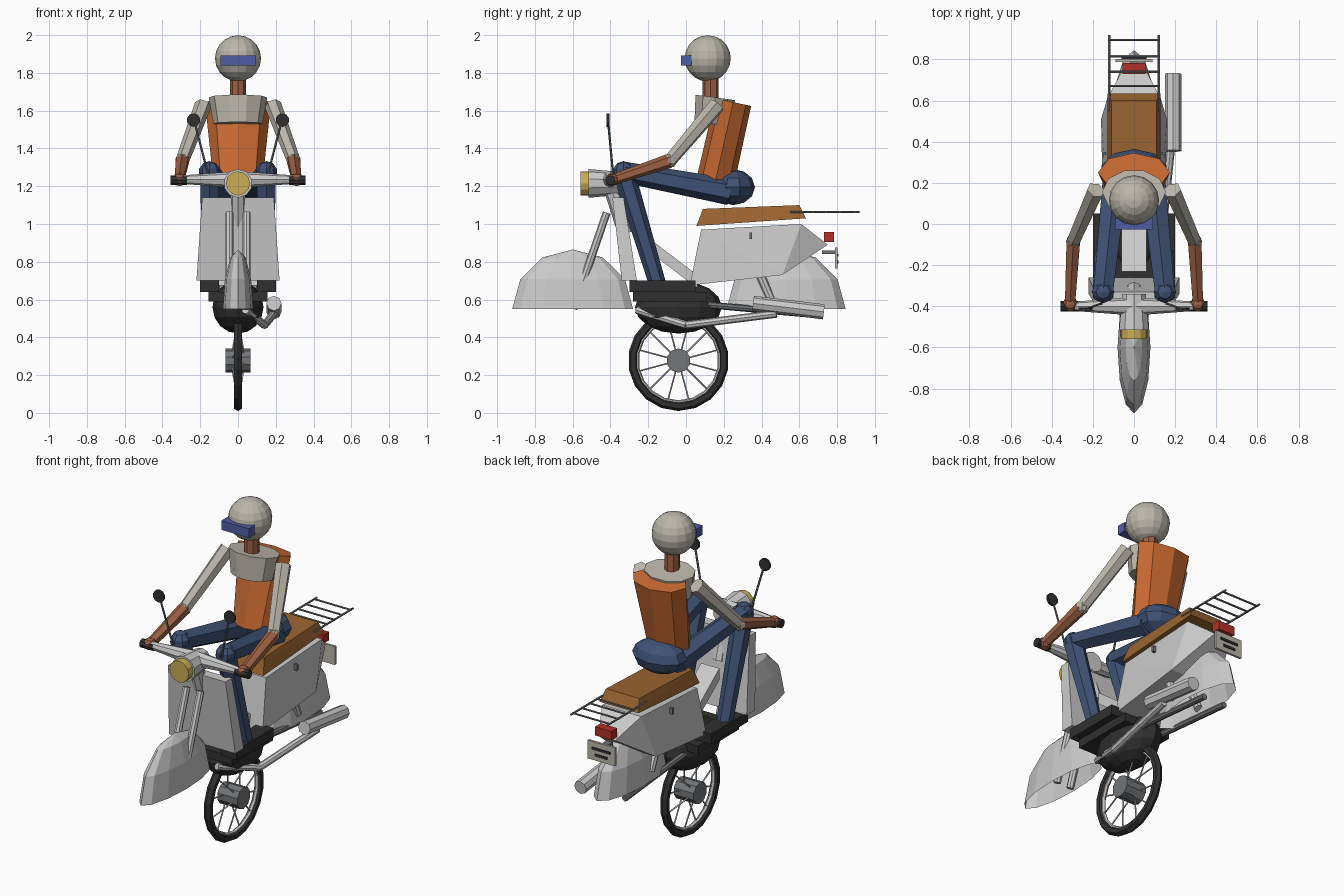
import bpy, bmesh, math
from mathutils import Vector, Matrix

if "Cube" in bpy.data.objects:
    bpy.data.objects.remove(bpy.data.objects["Cube"])


def material(name, rgb):
    m = bpy.data.materials.new(name)
    m.diffuse_color = (*rgb, 1)
    m.use_nodes = True
    m.node_tree.nodes["Principled BSDF"].inputs["Base Color"].default_value = m.diffuse_color
    return m


DARK = material("black_rubber", (.03, .03, .03))
IRON = material("iron", (.17, .18, .19))
ORANGE = material("orange_cloth", (.58, .14, .03))
LEATHER = material("brown_leather", (.33, .13, .03))
DENIM = material("denim", (.05, .085, .18))
SKIN = material("skin", (.34, .12, .06))
CLOTH = material("stone_cloth", (.5, .47, .4))
BRASS = material("brass", (.6, .42, .09))
BLUE = material("blue_glass", (.08, .11, .38))
RED = material("red_glass", (.45, .03, .02))


def finish(name, bm, mat):
    bmesh.ops.recalc_face_normals(bm, faces=bm.faces)
    me = bpy.data.meshes.new(name)
    bm.to_mesh(me)
    bm.free()
    ob = bpy.data.objects.new(name, me)
    bpy.context.collection.objects.link(ob)
    if mat:
        me.materials.append(mat)
    return ob


def add_rod(bm, a, b, r1, r2, n):
    a, b = Vector(a), Vector(b)
    d = b - a
    mw = Matrix.Translation((a + b) / 2) @ d.to_track_quat('Z', 'Y').to_matrix().to_4x4()
    bmesh.ops.create_cone(bm, cap_ends=True, segments=n, radius1=r1, radius2=r2,
                          depth=d.length, matrix=mw)


def rod(name, a, b, r1, r2=None, n=8, mat=None):
    bm = bmesh.new()
    add_rod(bm, a, b, r1, r1 if r2 is None else r2, n)
    return finish(name, bm, mat)


def box(name, lo, hi, mat=None):
    lo, hi = Vector(lo), Vector(hi)
    bm = bmesh.new()
    bmesh.ops.create_cube(bm, size=1, matrix=Matrix.Translation((lo + hi) / 2)
                          @ Matrix.Diagonal((*(hi - lo), 1)))
    return finish(name, bm, mat)


def ball(name, c, r, seg, rings, mat=None, half=False):
    bm = bmesh.new()
    bmesh.ops.create_uvsphere(bm, u_segments=seg, v_segments=rings, radius=1)
    if half:
        bmesh.ops.delete(bm, geom=[v for v in bm.verts if v.co.z < -.01], context='VERTS')
    bmesh.ops.transform(bm, verts=bm.verts, matrix=Matrix.Translation(c) @ Matrix.Diagonal((*r, 1)))
    return finish(name, bm, mat)


def hull(name, pts, mat=None):
    """Convex solid from points given for one side and mirrored in x."""
    bm = bmesh.new()
    for x, y, z in pts:
        for s in (-1, 1):
            bm.verts.new((s * x, y, z))
    bmesh.ops.convex_hull(bm, input=bm.verts)
    bmesh.ops.dissolve_limit(bm, angle_limit=.02, verts=bm.verts, edges=bm.edges)
    return finish(name, bm, mat)


def loft(name, c1, r1, c2, r2, n, mat):
    """Elliptical frustum between two level rings."""
    bm = bmesh.new()
    rings = [[bm.verts.new((c[0] + r[0] * math.cos(math.tau * i / n),
                            c[1] + r[1] * math.sin(math.tau * i / n),
                            c[2] + r[2] * math.sin(math.tau * i / n))) for i in range(n)]
             for c, r in ((c1, r1), (c2, r2))]
    for i in range(n):
        j = (i + 1) % n
        bm.faces.new((rings[0][i], rings[0][j], rings[1][j], rings[1][i]))
    for ring in rings:
        bm.faces.new(ring)
    return finish(name, bm, mat)


# Wheel: tyre, rim, hub and spokes
W = Vector((0, -.04, .277))
for name, R, r, mat in (("tyre", .242, .025, DARK), ("rim", .222, .012, None)):
    bpy.ops.mesh.primitive_torus_add(major_segments=18, minor_segments=6, major_radius=R,
                                     minor_radius=r, location=W, rotation=(0, math.pi / 2, 0))
    ob = bpy.context.object
    ob.name = name
    if mat:
        ob.data.materials.append(mat)
rod("hub", W - Vector((.066, 0, 0)), W + Vector((.066, 0, 0)), .064, n=10, mat=IRON)
bm = bmesh.new()
for i in range(12):
    t = math.tau * (i + .5) / 12
    d = Vector((0, math.cos(t), math.sin(t)))
    add_rod(bm, W + d * .05 + Vector((.03 * (-1) ** i, 0, 0)), W + d * .22, .0045, .0045, 5)
finish("spokes", bm, None)

# Engine, footboard and exhaust
ball("engine", (0, -.04, .56), (.135, .23, .14), 12, 8, DARK)
box("footboard", (-.155, -.28, .59), (.155, .11, .64), DARK)
path = [(.04, -.26, .545), (.14, 0, .465), (.19, .48, .525)]
for i in range(2):
    rod("exhaust_pipe", path[i], path[i + 1], .021)
rod("muffler", (.19, .355, .58), (.19, .73, .535), .04)

# Fenders, open underneath
ball("front_fender", (0, -.6, .55), (.08, .32, .315), 12, 6, half=True)
ball("rear_fender", (0, .53, .55), (.1, .315, .315), 12, 6, half=True)

# Frame spine, leg shield, body shell and seat
hull("frame_spine", [(.06, -.23, .95), (.06, -.23, .88), (.06, .06, .73), (.06, .06, .66)])
hull("leg_shield", [(.19, -.39, 1.14), (.19, -.33, 1.14), (.22, -.34, .7), (.22, -.26, .7)])
hull("body_shell", [(.13, .08, .97), (.13, .61, 1.0), (.055, .75, .89),
                    (.16, .51, .73), (.15, .02, .675)])
hull("seat", [(.11, .09, 1.08), (.11, .6, 1.1), (.13, .635, 1.03), (.13, .055, .99)], LEATHER)

# Paired bike parts
for s in (-1, 1):
    rod("fork_tube", (s * .046, -.42, 1.06), (s * .046, -.595, .55), .021)
    rod("swing_arm", (s * .07, .08, .575), (s * .07, .68, .52), .018, mat=IRON)
    rod("rear_shock", (s * .08, .38, .76), (s * .08, .45, .6), .024)
    rod("handlebar", (0, -.4, 1.235), (s * .3, -.4, 1.235), .045, .022)
    rod("grip", (s * .27, -.4, 1.232), (s * .357, -.4, 1.232), .026, mat=DARK)
    rod("mirror_stem", (s * .155, -.385, 1.25), (s * .23, -.412, 1.54), .006, n=6, mat=IRON)
    rod("mirror", (s * .235, -.42, 1.55), (s * .235, -.405, 1.55), .036, n=10, mat=DARK)
    rod("rack_rail", (s * .12, .55, 1.063), (s * .12, .918, 1.063), .006, n=6, mat=IRON)
    box("side_latch", (s * .146 - .01, .335, .92), (s * .146 + .01, .35, .955), IRON)
for y in (.67, .74, .815, .895):
    rod("rack_bar", (-.125, y, 1.063), (.125, y, 1.063), .006, n=6, mat=IRON)

# Headlight, tail light and plate
rod("headstock", (0, -.4, 1.2), (0, -.32, .95), .04)
rod("headlight_shell", (0, -.34, 1.215), (0, -.515, 1.215), .06, .076, 10)
rod("headlight", (0, -.51, 1.215), (0, -.558, 1.215), .064, n=12, mat=BRASS)
box("tail_light", (-.055, .73, .905), (.055, .783, .957), RED)
box("plate_bracket", (-.02, .72, .84), (.02, .795, .86), IRON)
box("plate", (-.09, .788, .765), (.09, .802, .875), CLOTH)
box("plate_upper_bar", (-.06, .8, .828), (.06, .808, .842), DARK)
box("plate_lower_bar", (-.04, .8, .792), (.04, .808, .806), DARK)

# Rider: hips, torso, collar and head
ball("hips", (0, .25, 1.195), (.165, .115, .095), 10, 6, DENIM)
loft("torso", (0, .155, 1.225), (.13, .1, -.015), (0, .25, 1.645), (.175, .095, -.02), 8, ORANGE)
loft("collar", (0, .14, 1.53), (.13, .1, -.01), (0, .155, 1.67), (.155, .11, -.015), 10, CLOTH)
rod("neck", (0, .13, 1.66), (0, .13, 1.8), .043, mat=SKIN)
ball("helmet", (0, .115, 1.877), (.122, .122, .122), 16, 10, CLOTH)
box("visor", (-.092, -.027, 1.838), (.092, .03, 1.893), BLUE)

# Rider limbs
for s in (-1, 1):
    shoulder, elbow = (s * .185, .165, 1.63), (s * .295, -.085, 1.335)
    wrist, knee = (s * .31, -.37, 1.24), (s * .15, -.33, 1.275)
    rod("upper_arm", shoulder, elbow, .045, .036, 6, CLOTH)
    ball("elbow", elbow, (.038, .038, .038), 8, 5, CLOTH)
    rod("forearm", elbow, wrist, .038, .029, 6, SKIN)
    ball("hand", (s * .31, -.39, 1.235), (.04, .038, .034), 8, 5, SKIN)
    rod("thigh", (s * .09, .23, 1.17), knee, .07, .055, 6, DENIM)
    ball("knee", knee, (.058, .058, .058), 8, 5, DENIM)
    rod("shin", knee, (s * .15, -.15, .68), .058, .045, 6, DENIM)
    box("shoe", (s * .15 - .05, -.3, .64), (s * .15 + .05, .05, .7), DARK)
